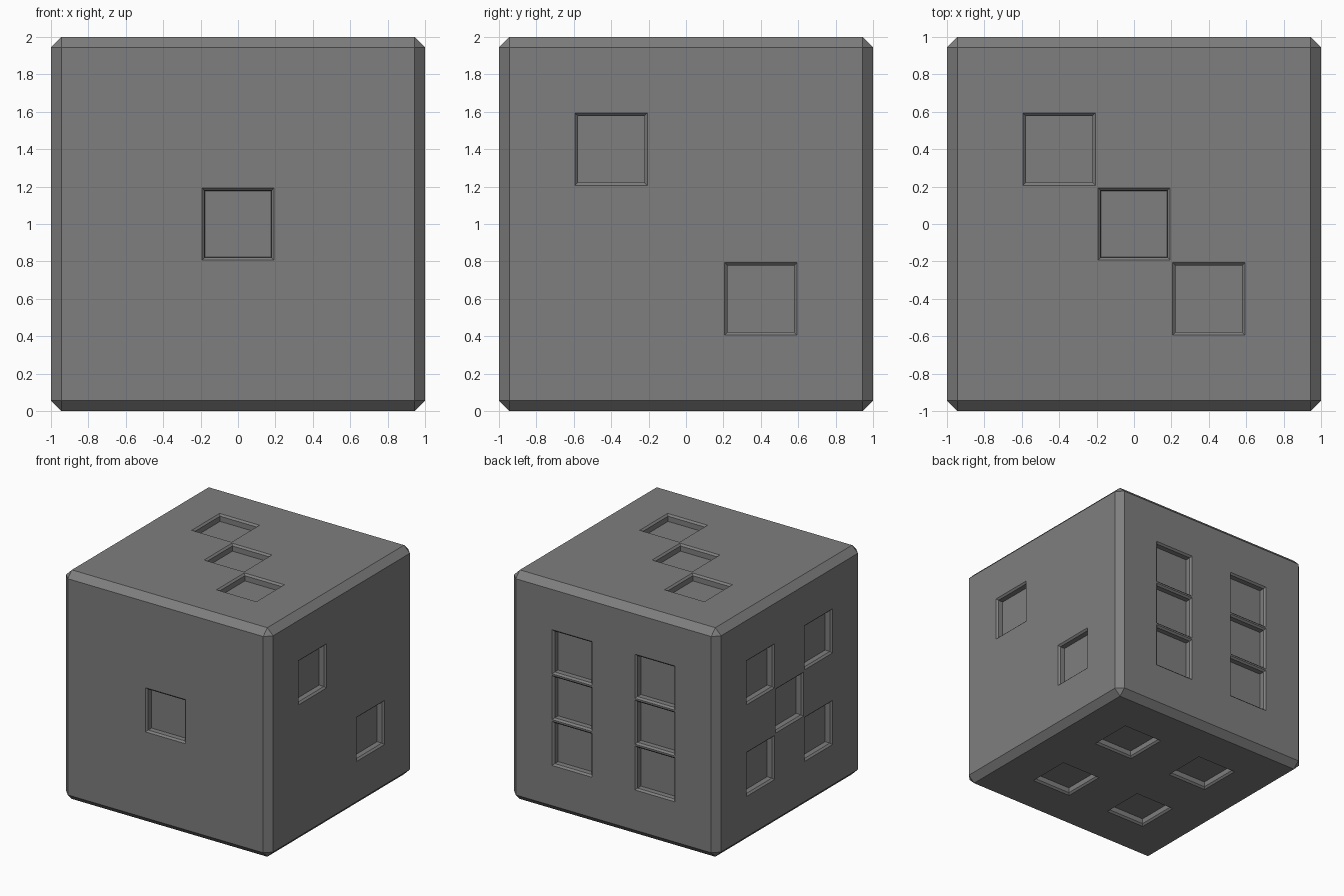
import bpy, bmesh
from mathutils import Vector

if "Cube" in bpy.data.objects:
    bpy.data.objects.remove(bpy.data.objects["Cube"])

CELL = 0.4       # pip spacing (five cells across each face)
CHAMFER = 0.056  # outer edge chamfer

# Pip layouts in cells, as (a, b) on each face, with a mapping to 3D
DIAGONAL = [(-1, 1), (1, -1)]
CORNERS = [(-1, -1), (-1, 1), (1, -1), (1, 1)]
LAYOUTS = [
    (lambda a, b: (a * CELL, -1, b * CELL), [(0, 0)]),                        # front
    (lambda a, b: (1, a * CELL, b * CELL), DIAGONAL),                         # right
    (lambda a, b: (a * CELL, b * CELL, 1), DIAGONAL + [(0, 0)]),              # top
    (lambda a, b: (a * CELL, b * CELL, -1), CORNERS),                         # bottom
    (lambda a, b: (-1, a * CELL, b * CELL), CORNERS + [(0, 0)]),              # left
    (lambda a, b: (a * CELL, 1, b * CELL), CORNERS + [(-1, 0), (1, 0)]),      # back
]
pip_centres = [Vector(place(a, b)) for place, cells in LAYOUTS for a, b in cells]

# Cube body divided into 5 x 5 cells per face
bm = bmesh.new()
bmesh.ops.create_cube(bm, size=2)
bmesh.ops.subdivide_edges(bm, edges=bm.edges[:], cuts=4, use_grid_fill=True)

# Chamfered outer edges
sharp = [e for e in bm.edges if e.calc_face_angle(0) > 1]
bmesh.ops.bevel(bm, geom=sharp, offset=CHAMFER, offset_type='OFFSET',
                segments=1, profile=0.5, affect='EDGES')
bm.normal_update()

# Recessed square pips: margin, sloped rim, straight wall down to the floor
pips = [f for f in bm.faces
        if any((f.calc_center_median() - c).length < 0.02 for c in pip_centres)]
for thickness, depth in ((0.007, 0), (0.015, -0.015), (0.0005, -0.045)):
    bmesh.ops.inset_individual(bm, faces=pips, thickness=thickness, depth=depth,
                               use_even_offset=True)
    bm.normal_update()

# Stand the die on the ground plane
bmesh.ops.translate(bm, verts=bm.verts[:], vec=(0, 0, 1))
mesh = bpy.data.meshes.new("die")
bm.to_mesh(mesh)
bm.free()
bpy.context.collection.objects.link(bpy.data.objects.new("die", mesh))

# Dark grey finish
dark_grey = bpy.data.materials.new("dark_grey")
dark_grey.diffuse_color = (0.21, 0.21, 0.21, 1)
dark_grey.use_nodes = True
dark_grey.node_tree.nodes["Principled BSDF"].inputs["Base Color"].default_value = dark_grey.diffuse_color
mesh.materials.append(dark_grey)
